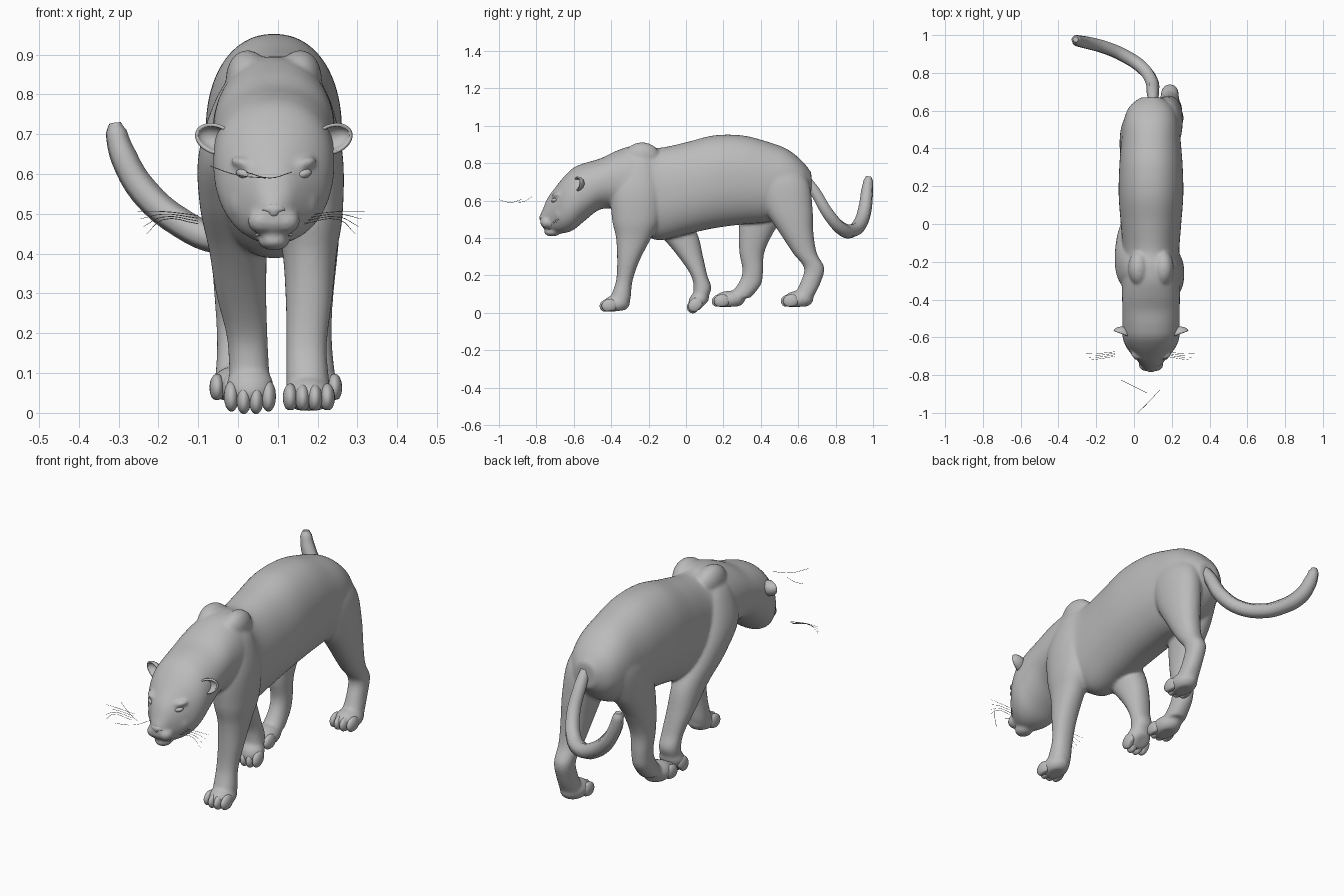
import bpy, bmesh, math
from mathutils import Matrix, Vector

default_cube = bpy.data.objects.get("Cube")
if default_cube:
    bpy.data.objects.remove(default_cube, do_unlink=True)

MID = 0.09  # the animal's own centre line in x

coat = bpy.data.materials.new("grey coat")
coat.use_nodes = True
grey = (0.5, 0.5, 0.5, 1)
coat.diffuse_color = grey
coat.node_tree.nodes["Principled BSDF"].inputs["Base Color"].default_value = grey


def catmull(points, steps=6):
    """Resample a list of tuples along a smooth spline."""
    result = []
    last = len(points) - 1
    for i in range(last):
        four = [points[max(0, min(last, i + k))] for k in (-1, 0, 1, 2)]
        for s in range(steps):
            t = s / steps
            result.append(tuple(
                b + 0.5 * t * (c - a + t * (2 * a - 5 * b + 4 * c - d + t * (3 * (b - c) + d - a)))
                for a, b, c, d in zip(*four)))
    return result + [points[last]]


def squared(value, power=.92):
    """Push a sine or cosine out a little, for a fuller oval."""
    return math.copysign(abs(value) ** power, value)


def loft(bm, stations, upright, sides=64):
    """Join oval rings; each station is x, y, z, half width, half depth."""
    rings = []
    for x, y, z, width, depth in catmull(stations):
        ring = []
        for k in range(sides):
            angle = math.tau * k / sides
            side, other = width * squared(math.cos(angle)), depth * squared(math.sin(angle))
            offset = (side, other, 0) if upright else (side, 0, other)
            ring.append(bm.verts.new(Vector((x, y, z)) + Vector(offset)))
        rings.append(ring)
    for low, high in zip(rings, rings[1:]):
        for k in range(sides):
            n = (k + 1) % sides
            bm.faces.new((low[k], low[n], high[n], high[k]))
    bm.faces.new(rings[0])
    bm.faces.new(rings[-1])


def ball(bm, centre, radii, pitch=0.0, roll=0.0, sole=None):
    """Ellipsoid, with an optional flat sole at a share of its height."""
    verts = bmesh.ops.create_uvsphere(bm, u_segments=20, v_segments=14, radius=1)["verts"]
    if sole is not None:
        for v in verts:
            v.co.z = max(v.co.z, sole)
    matrix = (Matrix.Translation(centre) @ Matrix.Rotation(roll, 4, "Y")
              @ Matrix.Rotation(pitch, 4, "X") @ Matrix.Diagonal((*radii, 1)))
    bmesh.ops.transform(bm, matrix=matrix, verts=verts)
    return verts


def finish(bm, name):
    bmesh.ops.recalc_face_normals(bm, faces=bm.faces)
    for face in bm.faces:
        face.smooth = True
    mesh = bpy.data.meshes.new(name)
    bm.to_mesh(mesh)
    bm.free()
    obj = bpy.data.objects.new(name, mesh)
    mesh.materials.append(coat)
    bpy.context.collection.objects.link(obj)
    return obj


def tube(name, paths, thickness, sides=0):
    """Bevelled curves; each point is x, y, z, radius factor."""
    curve = bpy.data.curves.new(name, "CURVE")
    curve.dimensions = "3D"
    curve.bevel_depth = thickness
    curve.bevel_resolution = sides
    curve.resolution_u = 4
    curve.use_fill_caps = True
    for path in paths:
        spline = curve.splines.new("BEZIER")
        spline.bezier_points.add(len(path) - 1)
        for point, (x, y, z, factor) in zip(spline.bezier_points, path):
            point.co = (x, y, z)
            point.radius = factor
            point.handle_left_type = point.handle_right_type = "AUTO"
    curve.materials.append(coat)
    obj = bpy.data.objects.new(name, curve)
    bpy.context.collection.objects.link(obj)
    return obj


body = bmesh.new()

# Head, neck and trunk: y, centre z, half width, half height
trunk = [(-.778, .5, .02, .028), (-.765, .505, .036, .05), (-.74, .528, .058, .085),
         (-.7, .548, .094, .12), (-.65, .578, .132, .152), (-.6, .61, .15, .166),
         (-.54, .647, .152, .154), (-.46, .688, .152, .136), (-.38, .706, .153, .156),
         (-.3, .69, .155, .2), (-.22, .657, .155, .238), (-.14, .635, .15, .247),
         (0, .665, .16, .246), (.15, .7, .171, .248), (.3, .71, .168, .238),
         (.43, .7, .158, .216), (.54, .695, .146, .18), (.62, .69, .115, .122),
         (.67, .69, .055, .06)]
loft(body, [(MID, y, z, w, h) for y, z, w, h in trunk], upright=False)

# Shoulder blades
for side in (-1, 1):
    ball(body, (MID + side * .058, -.235, .825), (.062, .1, .087), roll=side * .2)

# Legs, from the shoulder or hip down: x, y, z, half width, half depth
left_front = [(.15, -.25, .87, .03, .05), (.155, -.25, .79, .075, .1), (.173, -.26, .65, .09, .14),
              (.177, -.265, .5, .086, .13), (.18, -.28, .4, .068, .094), (.178, -.308, .28, .058, .06),
              (.172, -.33, .17, .051, .044), (.175, -.35, .08, .054, .054), (.178, -.36, .04, .055, .05)]
right_front = [(.03, -.25, .87, .03, .05), (.02, -.24, .79, .075, .1), (-.007, -.21, .65, .092, .14),
               (-.008, -.12, .52, .088, .13), (0, -.035, .41, .073, .1), (.008, .025, .3, .063, .066),
               (.022, .07, .2, .052, .044), (.027, .088, .13, .05, .047), (.03, .07, .06, .05, .037)]
left_hind = [(.14, .47, .82, .06, .1), (.163, .51, .7, .085, .145), (.178, .55, .55, .08, .127),
             (.185, .59, .43, .068, .091), (.188, .635, .32, .054, .064), (.19, .685, .24, .046, .054),
             (.193, .665, .16, .044, .054), (.196, .625, .08, .05, .055)]
right_hind = [(.04, .46, .82, .06, .1), (.017, .46, .7, .085, .145), (0, .42, .55, .076, .127),
              (-.005, .375, .43, .064, .093), (-.008, .352, .32, .053, .066), (-.008, .357, .22, .046, .055),
              (-.008, .338, .15, .045, .062), (-.008, .28, .08, .05, .065)]
for leg in (left_front, right_front, left_hind, right_hind):
    loft(body, leg, upright=True)

# Paws: centre, half length and forward pitch, each with four toes
paws = {"left_front": ((.178, -.374, .047), .075, .12),
        "right_front": ((.03, .068, .066), .062, .8),
        "left_hind": ((.196, .6, .07), .082, .06),
        "right_hind": ((-.006, .232, .07), .085, .06)}
for name, (centre, length, pitch) in paws.items():
    ball(body, centre, (.06, length, .048), pitch, sole=-.8)
    turn = Matrix.Rotation(pitch, 3, "X")
    toes = bmesh.new()
    for k in (-1.5, -.5, .5, 1.5):
        forward = length * (.48 if abs(k) > 1 else .62)
        place = Vector(centre) + turn @ Vector((k * .031, -forward, -.004))
        ball(toes, place, (.019, .042, .035), pitch, sole=-.85)
    finish(toes, name + "_toes")

# Muzzle, brows and cheeks blended into the head
for side in (-1, 1):
    ball(body, (MID + side * .03, -.742, .482), (.036, .037, .032))
    ball(body, (MID + side * .062, -.685, .622), (.048, .034, .018), roll=-side * .3)
    ball(body, (MID + side * .07, -.66, .53), (.045, .05, .06))
ball(body, (MID, -.715, .432), (.04, .045, .024))

# Blend all the solid parts into one smooth skin
skin = finish(body, "body")
remesh = skin.modifiers.new("blend", "REMESH")
remesh.mode = "VOXEL"
remesh.voxel_size = .007
remesh.use_smooth_shade = True
relax = skin.modifiers.new("relax", "SMOOTH")
relax.factor = .5
relax.iterations = 10

# Nose
nose = bmesh.new()
for v in ball(nose, (MID, -.766, .509), (.03, .018, .02)):
    if v.co.z < .509:
        v.co.x = MID + (v.co.x - MID) * .6
finish(nose, "nose")

# Eyes and cupped ears, on both sides
for side, label in ((1, "left"), (-1, "right")):
    eye = bmesh.new()
    ball(eye, (MID + side * .068, -.7, .598), (.028, .02, .013), roll=-side * .3)
    finish(eye, label + "_eye")

    ear = bmesh.new()
    verts = bmesh.ops.create_uvsphere(ear, u_segments=20, v_segments=14, radius=1)["verts"]
    bmesh.ops.delete(ear, geom=[v for v in verts if v.co.y < -.05], context="VERTS")
    place = (Matrix.Translation((MID + side * .147, -.585, .688))
             @ Matrix.Rotation(side * .35, 4, "Z") @ Matrix.Rotation(side * 1.25, 4, "Y")
             @ Matrix.Diagonal((.034, .036, .052, 1)))
    bmesh.ops.transform(ear, matrix=place, verts=ear.verts)
    shell = finish(ear, label + "_ear").modifiers.new("thickness", "SOLIDIFY")
    shell.thickness = .008
    shell.offset = 0

# Tail, sweeping down and then up to the right
tube("tail", [[(.1, .62, .75, .6), (.1, .69, .648, .95), (.09, .765, .522, 1.05),
               (.035, .835, .447, 1.1), (-.05, .89, .437, 1.1), (-.14, .93, .475, 1.1),
               (-.235, .957, .555, 1.1), (-.288, .968, .645, 1), (-.306, .975, .705, .8),
               (-.309, .977, .728, .45)]], .034, sides=1)

# Mouth line
tube("mouth", [[(MID - .045, -.728, .447, 1), (MID, -.758, .455, 1), (MID + .045, -.728, .447, 1)]], .004)

# Whiskers at the muzzle and brow
hairs = []
for side, root in ((-1, -.1), (1, .165)):
    for k in range(4):
        start, drop = .475 + k * .007, (k - 1.5) * .012
        hairs.append([(root, -.7 + k * .008, start, 1),
                      (root + side * .09, -.715 + k * .01, start + .01, 1),
                      (root + side * (.13 + k * .008), -.72 + k * .012, start + drop - .008, .5)])
hairs.append([(-.07, -.825, .62, 1), (0, -.86, .597, 1), (.07, -.895, .59, 1)])
hairs.append([(.135, -.88, .605, 1), (.08, -.94, .59, 1), (.02, -1, .605, 1)])
tube("whiskers", hairs, .001)
